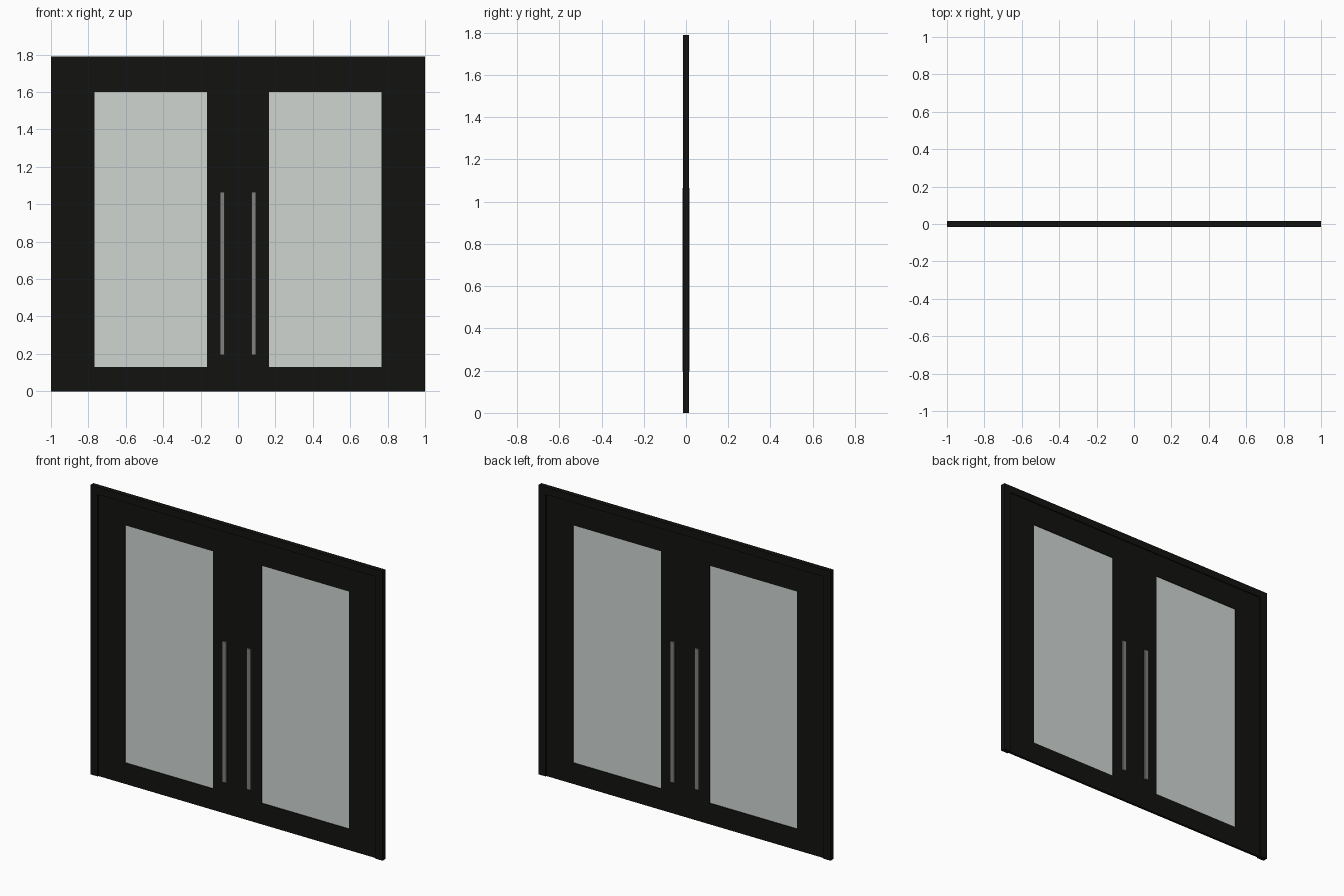
import bpy, bmesh

if "Cube" in bpy.data.objects:
    bpy.data.objects.remove(bpy.data.objects["Cube"])

def material(name, rgb):
    m = bpy.data.materials.new(name)
    m.diffuse_color = (*rgb, 1)
    m.use_nodes = True
    m.node_tree.nodes["Principled BSDF"].inputs["Base Color"].default_value = m.diffuse_color
    return m

BLACK = material("black_frame", (0.006, 0.006, 0.005))
GLASS = material("pale_glass", (0.62, 0.66, 0.64))
STEEL = material("grey_steel", (0.22, 0.22, 0.22))

def prism(name, points, faces, y0, y1, mat):
    """Extrude flat x-z faces from y0 to y1."""
    bm = bmesh.new()
    vs = [bm.verts.new((x, y0, z)) for x, z in points]
    fs = [bm.faces.new([vs[i] for i in f]) for f in faces]
    new = bmesh.ops.extrude_face_region(bm, geom=fs, use_keep_orig=True)["geom"]
    for v in new:
        if isinstance(v, bmesh.types.BMVert):
            v.co.y = y1
    bmesh.ops.recalc_face_normals(bm, faces=bm.faces)
    me = bpy.data.meshes.new(name)
    bm.to_mesh(me)
    bm.free()
    me.materials.append(mat)
    ob = bpy.data.objects.new(name, me)
    bpy.context.collection.objects.link(ob)
    return ob

def rect(x0, x1, z0, z1):
    return [(x0, z0), (x1, z0), (x1, z1), (x0, z1)]

H, JAMB, HEAD = 1.79, 0.95, 1.745

# outer frame: two jambs and a head
prism("door_frame",
      [(-1, 0), (-JAMB, 0), (-JAMB, HEAD), (JAMB, HEAD), (JAMB, 0), (1, 0),
       (1, H), (-1, H)],
      [(0, 1, 2, 7), (2, 3, 6, 7), (3, 4, 5, 6)], -0.015, 0.015, BLACK)

RING = [(i, (i + 1) % 4, (i + 1) % 4 + 4, i + 4) for i in range(4)]
for side, s in (("left", -1), ("right", 1)):
    opening = rect(s * 0.166, s * 0.767, 0.13, 1.60)
    # door leaf with its window opening
    prism(side + "_door_leaf", rect(0, s * JAMB, 0, HEAD) + opening, RING,
          -0.008, 0.008, BLACK)
    # glass pane
    prism(side + "_glass_pane", opening, [(0, 1, 2, 3)], -0.003, 0.003, GLASS)
    # pull handles on both faces
    for face, d in (("front", -1), ("back", 1)):
        prism(f"{side}_{face}_handle", rect(s * 0.071, s * 0.097, 0.195, 1.065),
              [(0, 1, 2, 3)], d * 0.007, d * 0.017, STEEL)
